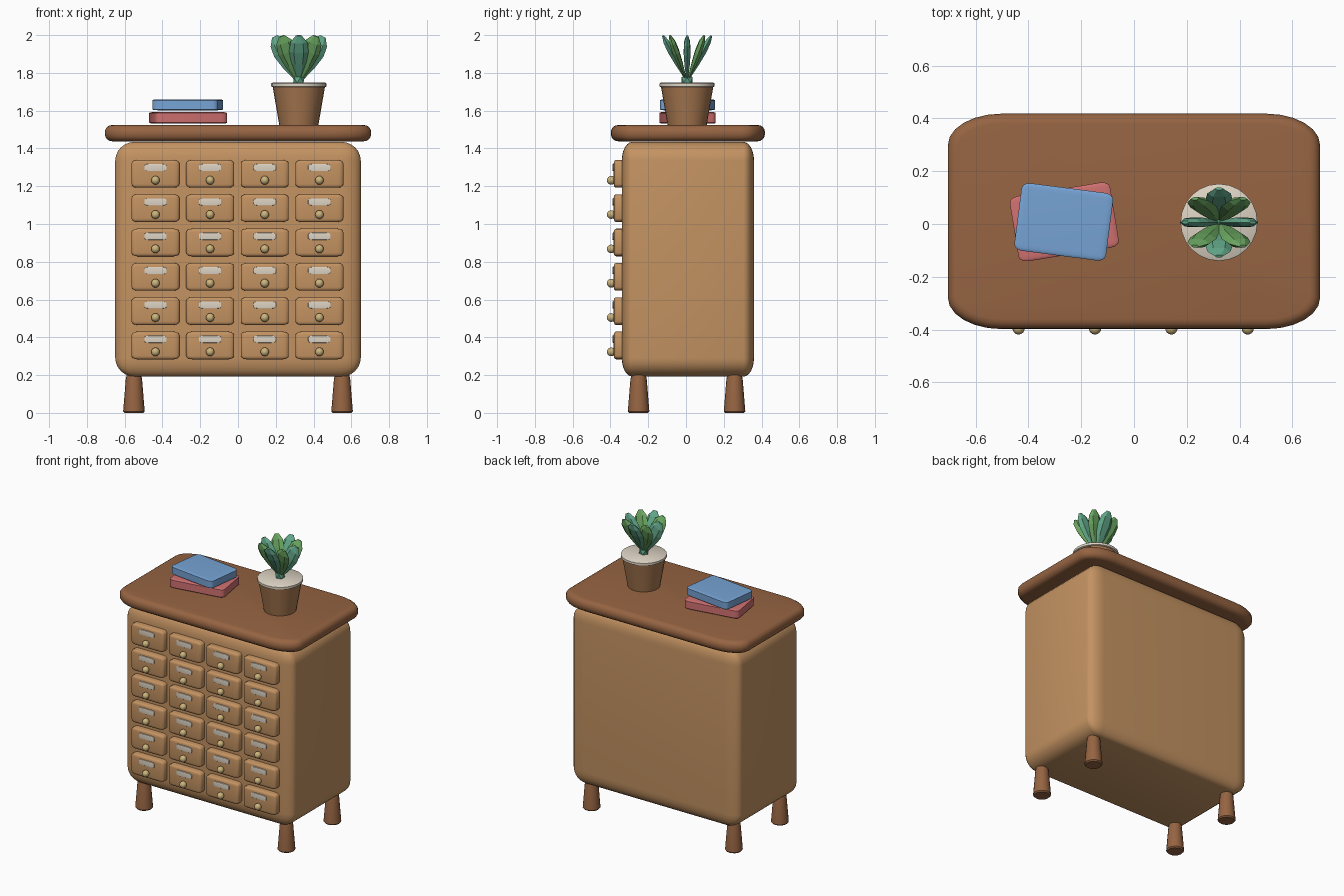
import bpy, bmesh, math
from mathutils import Vector, Matrix

if "Cube" in bpy.data.objects:
    bpy.data.objects.remove(bpy.data.objects["Cube"])


def material(name, r, g, b):
    lin = [((c / 255 + 0.055) / 1.055) ** 2.4 for c in (r, g, b)]
    m = bpy.data.materials.new(name)
    m.diffuse_color = (*lin, 1)
    m.use_nodes = True
    m.node_tree.nodes["Principled BSDF"].inputs["Base Color"].default_value = m.diffuse_color
    return m


OAK = material("light oak", 196, 147, 98)
WALNUT = material("dark walnut", 150, 100, 66)
CLAY = material("clay", 168, 120, 80)
CREAM = material("cream", 222, 212, 196)
BRASS = material("brass", 204, 180, 124)
TEAL = material("teal leaf", 98, 168, 138)
GREEN = material("green leaf", 106, 166, 96)
RED = material("red cover", 208, 112, 112)
BLUE = material("blue cover", 118, 163, 212)


def finish(name, bm, mat, loc=(0, 0, 0), rot=0, smooth=True):
    bmesh.ops.recalc_face_normals(bm, faces=bm.faces)
    me = bpy.data.meshes.new(name)
    bm.to_mesh(me)
    bm.free()
    me.materials.append(mat)
    ob = bpy.data.objects.new(name, me)
    bpy.context.collection.objects.link(ob)
    ob.location = loc
    ob.rotation_euler.z = rot
    if smooth:
        bpy.ops.object.select_all(action='DESELECT')
        ob.select_set(True)
        bpy.context.view_layer.objects.active = ob
        bpy.ops.object.shade_smooth_by_angle(angle=math.radians(40))
    return ob


def rounded_box(name, size, loc, mat, bevel, segs=4, rot=0):
    # bevel a unit cube, then stretch it so the rounding follows the proportions
    bm = bmesh.new()
    bmesh.ops.create_cube(bm, size=1)
    bmesh.ops.bevel(bm, geom=bm.edges[:], offset=bevel, segments=segs,
                    profile=0.5, affect='EDGES')
    bmesh.ops.scale(bm, vec=size, verts=bm.verts)
    return finish(name, bm, mat, loc, rot)


def rounded_slab(name, size, loc, mat, corner, edge, segs, rot=0, axis='Z'):
    # plate with stretched round corners and a softened rim
    bm = bmesh.new()
    bmesh.ops.create_cube(bm, size=1)
    upright = [e for e in bm.edges
               if abs(e.verts[0].co.z - e.verts[1].co.z) > 0.5]
    bmesh.ops.bevel(bm, geom=upright, offset=corner, segments=segs,
                    profile=0.5, affect='EDGES')
    bmesh.ops.scale(bm, vec=size, verts=bm.verts)
    rim = [e for e in bm.edges
           if abs(e.verts[0].co.z - e.verts[1].co.z) < 1e-5]
    bmesh.ops.bevel(bm, geom=rim, offset=edge, segments=4,
                    profile=0.5, affect='EDGES')
    if axis == 'Y':
        bmesh.ops.rotate(bm, verts=bm.verts,
                         matrix=Matrix.Rotation(math.pi / 2, 3, 'X'))
    return finish(name, bm, mat, loc, rot)


def loft(bm, rings):
    # skin a list of vertex rings and cap both ends
    vr = [[bm.verts.new(p) for p in ring] for ring in rings]
    n = len(vr[0])
    for a, b in zip(vr, vr[1:]):
        for i in range(n):
            j = (i + 1) % n
            bm.faces.new((a[i], a[j], b[j], b[i]))
    bm.faces.new(vr[0][::-1])
    bm.faces.new(vr[-1])


def lathe(name, profile, loc, mat, sides, smooth=True):
    bm = bmesh.new()
    step = 2 * math.pi / sides
    loft(bm, [[(r * math.cos(i * step), r * math.sin(i * step), z)
               for i in range(sides)] for r, z in profile])
    return finish(name, bm, mat, loc, smooth=smooth)


# cabinet body and overhanging top
rounded_box("cabinet_body", (1.30, 0.70, 1.243), (0, 0.01, 0.8135), OAK, 0.08, 6)
rounded_slab("cabinet_top", (1.41, 0.816, 0.086), (0, 0.01, 1.481), WALNUT,
             0.145, 0.038, 6)

# tapered legs
for sx in (-1, 1):
    for sy in (-1, 1):
        lathe("leg", [(0.050, 0), (0.057, 0.008), (0.043, 0.18), (0.038, 0.20)],
              (sx * 0.551, 0.003 + sy * 0.254, 0), WALNUT, 16)

# drawers with label plates and knobs
for row in range(6):
    z = 0.357 + row * 0.1817
    for col in range(4):
        x = -0.437 + col * 0.2893
        rounded_box("drawer", (0.254, 0.10, 0.147), (x, -0.333, z), OAK, 0.13, 3)
        rounded_slab("label_plate", (0.118, 0.038, 0.009), (x, -0.384, z + 0.033),
                     CREAM, 0.22, 0.002, 3, axis='Y')
        bm = bmesh.new()
        bmesh.ops.create_uvsphere(bm, u_segments=14, v_segments=8, radius=0.023)
        finish("knob", bm, BRASS, (x, -0.396, z - 0.034))

# stacked books
rounded_box("lower_book", (0.385, 0.250, 0.062), (-0.264, 0.008, 1.562),
            RED, 0.09, 3, math.radians(9.3))
rounded_box("upper_book", (0.350, 0.258, 0.058), (-0.266, 0.008, 1.631),
            BLUE, 0.09, 3, math.radians(-7.4))

# plant pot and rim
PX, PY = 0.322, 0.006
lathe("plant_pot", [(0.103, 1.52), (0.139, 1.73)], (PX, PY, 0), CLAY, 24)
lathe("pot_rim", [(0.138, 1.724), (0.146, 1.728), (0.146, 1.744), (0.140, 1.748)],
      (PX, PY, 0), CREAM, 24)

# plant core
bm = bmesh.new()
bmesh.ops.create_icosphere(bm, subdivisions=1, radius=0.034)
finish("plant_core", bm, TEAL, (PX, PY, 1.762), smooth=False)

# ring of leaning faceted leaves, all wide along x
SHAPE = [(0, 0.15), (0.15, 0.36), (0.4, 0.75), (0.66, 1.0), (0.86, 0.85), (1, 0.3)]
for k in range(8):
    a = k * math.pi / 4
    lean = Vector((0.128 * math.cos(a), 0.128 * math.sin(a), 0.245))
    q = Vector((0, 0, 1)).rotation_difference(lean)
    bm = bmesh.new()
    loft(bm, [[q @ Vector((0.052 * w * math.cos(i * math.pi / 3),
                           0.021 * w * math.sin(i * math.pi / 3),
                           t * lean.length)) for i in range(6)]
              for t, w in SHAPE])
    top = max(v.co.z for v in bm.verts)
    finish("leaf", bm, GREEN if k % 2 else TEAL, (PX, PY, 2.0 - top), smooth=False)
